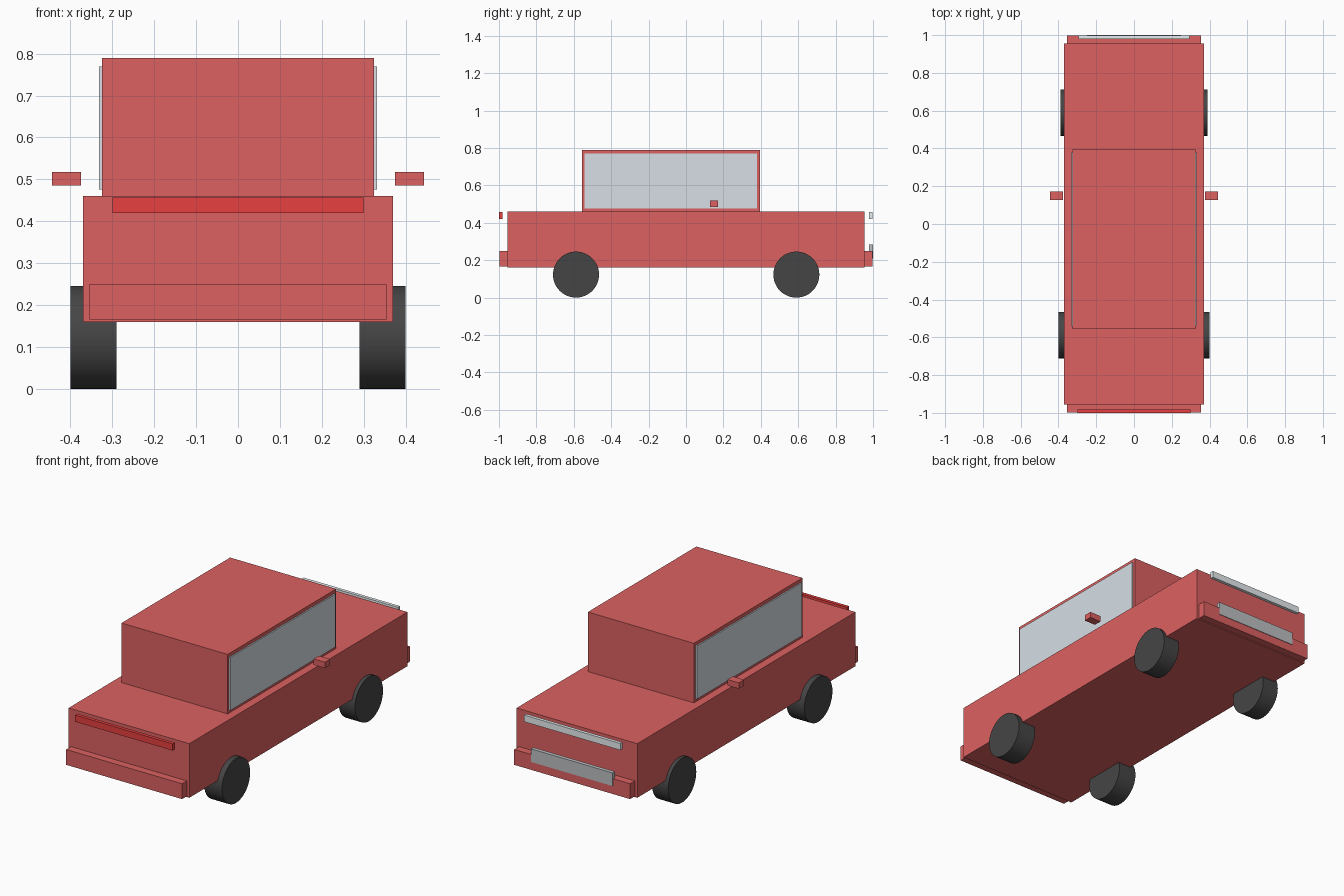
import bpy, math

if "Cube" in bpy.data.objects:
    bpy.data.objects.remove(bpy.data.objects["Cube"])

def material(name, color):
    m = bpy.data.materials.new(name)
    m.diffuse_color = color
    m.use_nodes = True
    m.node_tree.nodes["Principled BSDF"].inputs["Base Color"].default_value = m.diffuse_color
    return m

paint = material("red_paint", (0.72, 0.12, 0.12, 1))
rubber = material("rubber", (0.06, 0.06, 0.06, 1))
glass = material("glass", (0.68, 0.74, 0.79, 1))
lamp_red = material("lamp_red", (0.8, 0.05, 0.05, 1))
lamp_white = material("lamp_white", (0.8, 0.85, 0.87, 1))
metal = material("metal", (0.5, 0.52, 0.54, 1))

def box(name, xs, ys, zs, mat):
    """Box spanning the given (min, max) ranges."""
    spans = (xs, ys, zs)
    bpy.ops.mesh.primitive_cube_add(size=1, location=[(a + b) / 2 for a, b in spans])
    o = bpy.context.object
    o.name = name
    o.scale = [b - a for a, b in spans]
    bpy.ops.object.transform_apply(location=False, rotation=False, scale=True)
    o.data.materials.append(mat)
    return o

def side_span(side, inner, outer):
    return tuple(sorted((side * inner, side * outer)))

# Body and cabin
box("body", (-0.37, 0.37), (-0.955, 0.955), (0.16, 0.46), paint)
box("cabin", (-0.325, 0.325), (-0.555, 0.395), (0.46, 0.79), paint)

# Bumpers
box("bumper_red_lamp_end", (-0.355, 0.355), (-0.997, -0.955), (0.165, 0.25), paint)
box("bumper_white_lamp_end", (-0.355, 0.355), (0.955, 0.997), (0.165, 0.25), paint)

# Light bars stand clear of the body; plate sits on the bumper
box("red_light_bar", (-0.30, 0.30), (-1.0, -0.981), (0.42, 0.457), lamp_red)
box("white_light_bar", (-0.295, 0.295), (0.979, 0.997), (0.42, 0.457), lamp_white)
box("bumper_plate", (-0.25, 0.25), (0.979, 1.0), (0.21, 0.283), metal)

# Side windows, mirrors and wheels
for side, label in ((-1, "left"), (1, "right")):
    box("window_" + label, side_span(side, 0.32, 0.332), (-0.542, 0.38), (0.476, 0.77), glass)
    box("mirror_" + label, side_span(side, 0.375, 0.444), (0.127, 0.172), (0.485, 0.518), paint)
    for y, end, outer in ((-0.588, "front", 0.40), (0.59, "back", 0.39)):
        bpy.ops.mesh.primitive_cylinder_add(
            vertices=48, radius=0.123, depth=outer - 0.29,
            location=(side * (outer + 0.29) / 2, y, 0.123),
            rotation=(0, math.pi / 2, 0))
        wheel = bpy.context.object
        wheel.name = f"wheel_{end}_{label}"
        wheel.data.materials.append(rubber)
        bpy.ops.object.shade_smooth_by_angle()
